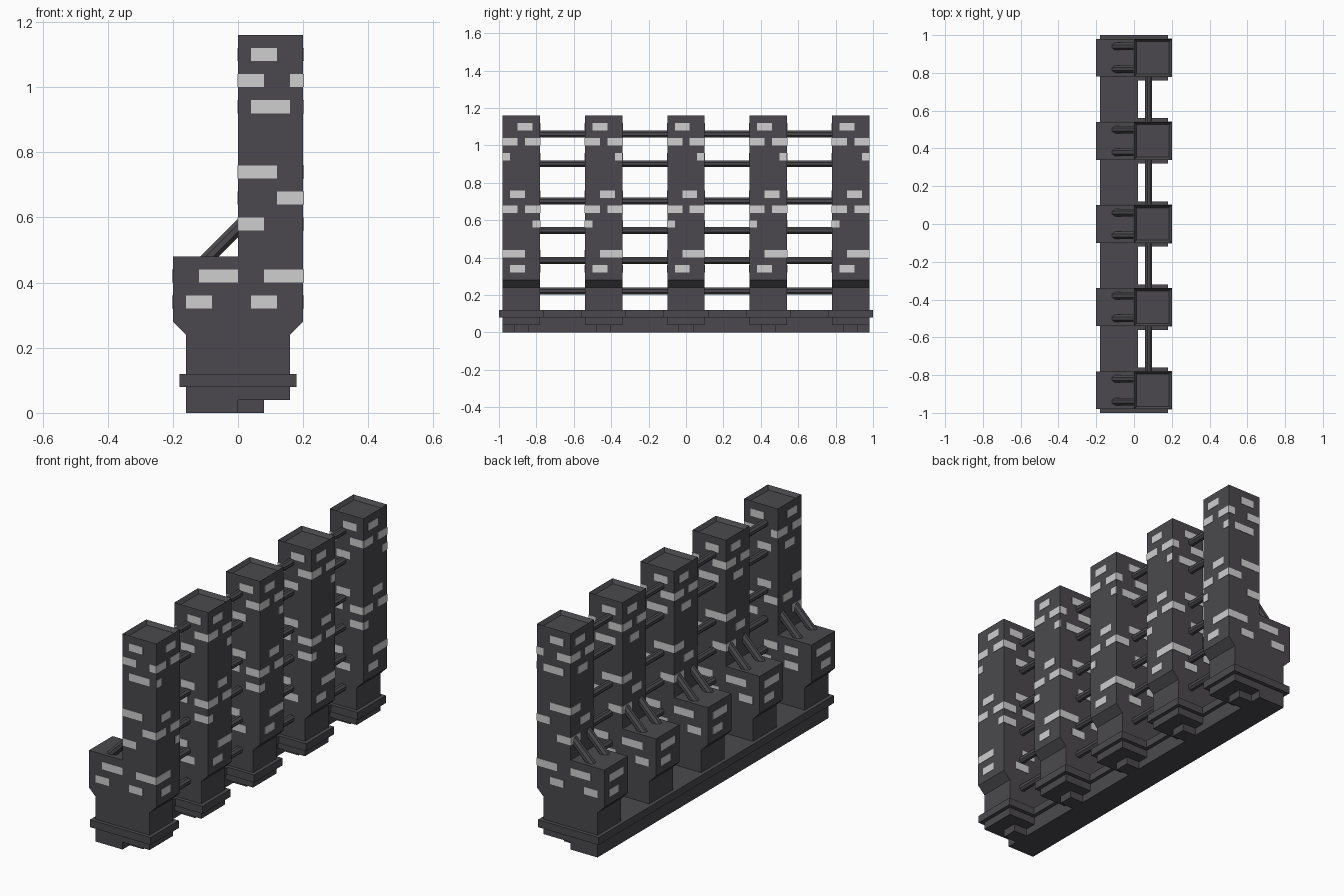
import bpy, bmesh, math
from mathutils import Matrix, Vector

if "Cube" in bpy.data.objects:
    bpy.data.objects.remove(bpy.data.objects["Cube"])


def material(name, rgb):
    m = bpy.data.materials.new(name)
    m.diffuse_color = (*rgb, 1)
    m.use_nodes = True
    m.node_tree.nodes["Principled BSDF"].inputs["Base Color"].default_value = m.diffuse_color
    return m


DARK = material("dark_stone", (0.069, 0.066, 0.074))
LIGHT = material("pale_window", (0.62, 0.62, 0.62))


def finish(name, bm, mat):
    bmesh.ops.recalc_face_normals(bm, faces=bm.faces)
    me = bpy.data.meshes.new(name)
    bm.to_mesh(me)
    bm.free()
    me.materials.append(mat)
    ob = bpy.data.objects.new(name, me)
    bpy.context.collection.objects.link(ob)
    return ob


def add_box(bm, x0, x1, y0, y1, z0, z1):
    m = Matrix.Translation(((x0 + x1) / 2, (y0 + y1) / 2, (z0 + z1) / 2))
    bmesh.ops.create_cube(bm, size=1, matrix=m @ Matrix.Diagonal((x1 - x0, y1 - y0, z1 - z0, 1)))


def add_bar(bm, a, b, across=0.037):
    # eight-sided bar with flat sides between two points
    a, b = Vector(a), Vector(b)
    d = b - a
    r = across / 2 / math.cos(math.pi / 8)
    m = (Matrix.Translation((a + b) / 2) @ d.to_track_quat('Z', 'Y').to_matrix().to_4x4()
         @ Matrix.Rotation(math.pi / 8, 4, 'Z'))
    bmesh.ops.create_cone(bm, cap_ends=True, segments=8, radius1=r, radius2=r,
                          depth=d.length, matrix=m)


UNITS = [-0.88, -0.44, 0.0, 0.44, 0.88]

# window rows: height of row centre -> list of spans along the face
OUTER_SIDE = {1.10: [(.04, .12)], 1.02: [(0, .08), (.16, .2)], .94: [(.04, .16)],
              .74: [(0, .12)], .66: [(.12, .2)], .58: [(0, .08)],
              .42: [(-.12, 0), (.08, .2)], .34: [(-.16, -.08), (.04, .12)]}
INNER_SIDE = {1.10: [(.08, .16)], 1.02: [(0, .04), (.12, .2)], .94: [(.04, .12)],
              .74: [(.04, .12)], .66: [(0, .08), (.12, .2)], .58: [(.12, .2)],
              .42: [(-.12, -.04), (0, .08)], .34: [(-.12, -.04), (.04, .12)]}
RIGHT_SIDE = {1.10: [(-.06, .02)], 1.02: [(-.1, -.02), (.02, .1)], .94: [(.06, .1)],
              .74: [(-.02, .06)], .66: [(-.1, -.02), (.02, .1)], .58: [(-.1, -.06)],
              .42: [(-.02, .1)], .34: [(-.06, .02)]}
LEFT_SIDE = {1.10: [(-.02, .06)], 1.02: [(-.1, -.02), (.02, .1)], .94: [(-.04, .04)],
             .74: [(.02, .1)], .66: [(-.06, .02)], .58: [(.02, .1)],
             .42: [(-.06, .06)], .34: [(-.02, .06)]}

PROFILE = [(-.16, .1), (.16, .1), (.16, .24), (.2, .28), (.2, 1.16), (0, 1.16),
           (0, .48), (-.2, .48), (-.2, .28), (-.16, .24)]
T = 0.002  # half thickness of window plates

for i, cy in enumerate(UNITS):
    s = -1 if i == 0 else 1      # the front tower is mirrored

    # tower with low annex, extruded from its side profile
    bm = bmesh.new()
    f = bm.faces.new([bm.verts.new((x, cy - .1, z)) for x, z in PROFILE])
    ext = bmesh.ops.extrude_face_region(bm, geom=[f])
    bmesh.ops.translate(bm, vec=(0, .2, 0),
                        verts=[v for v in ext['geom'] if isinstance(v, bmesh.types.BMVert)])
    bmesh.ops.recalc_face_normals(bm, faces=bm.faces)
    # sunken roof
    top = [f for f in bm.faces if all(v.co.z > 1.15 for v in f.verts)]
    bmesh.ops.inset_region(bm, faces=top, thickness=.02)
    bmesh.ops.translate(bm, vec=(0, 0, -.02), verts=list(top[0].verts))
    finish(f"tower_{i + 1}", bm, DARK)

    # stepped foot below the tower
    bm = bmesh.new()
    add_box(bm, .02, .18, cy - .12, cy + .12, .08, .12)
    add_box(bm, 0, .16, cy - .1, cy + .1, .04, .08)
    add_box(bm, 0, .08, cy - .04, cy + .04, 0, .04)
    finish(f"tower_foot_{i + 1}", bm, DARK)

    # slanted braces from annex roof to tower
    bm = bmesh.new()
    for dy in (-.06, .06):
        add_bar(bm, (-.12, cy + dy, .448), (.03, cy + dy, .598), .04)
    finish(f"braces_{i + 1}", bm, DARK)

    # windows as thin plates on all four sides
    bm = bmesh.new()
    for rows, side in ((OUTER_SIDE, s), (INNER_SIDE, -s)):
        y = cy + side * .1
        for z, spans in rows.items():
            for a, b in spans:
                add_box(bm, a, b, y - T, y + T, z - .02, z + .02)
    for z, spans in RIGHT_SIDE.items():
        for a, b in spans:
            k = 1 if z == .34 else s
            lo, hi = sorted((a * k, b * k))
            add_box(bm, .2 - T, .2 + T, cy + lo, cy + hi, z - .02, z + .02)
    for z, spans in LEFT_SIDE.items():
        x = 0 if z > .48 else -.2
        for a, b in spans:
            lo, hi = sorted((a * s, b * s))
            add_box(bm, x - T, x + T, cy + lo, cy + hi, z - .02, z + .02)
    finish(f"windows_{i + 1}", bm, LIGHT)

# long base joining all towers
bm = bmesh.new()
add_box(bm, -.16, 0, -.98, .98, 0, .08)
add_box(bm, -.18, .02, -1, 1, .08, .12)
finish("long_base", bm, DARK)

# cross bars between neighbouring towers
bm = bmesh.new()
for a, b in zip(UNITS, UNITS[1:]):
    for z in (.222, .385, .546, .702, .902, 1.062):
        add_bar(bm, (.078, a + .09, z), (.078, b - .09, z))
finish("cross_bars", bm, DARK)
